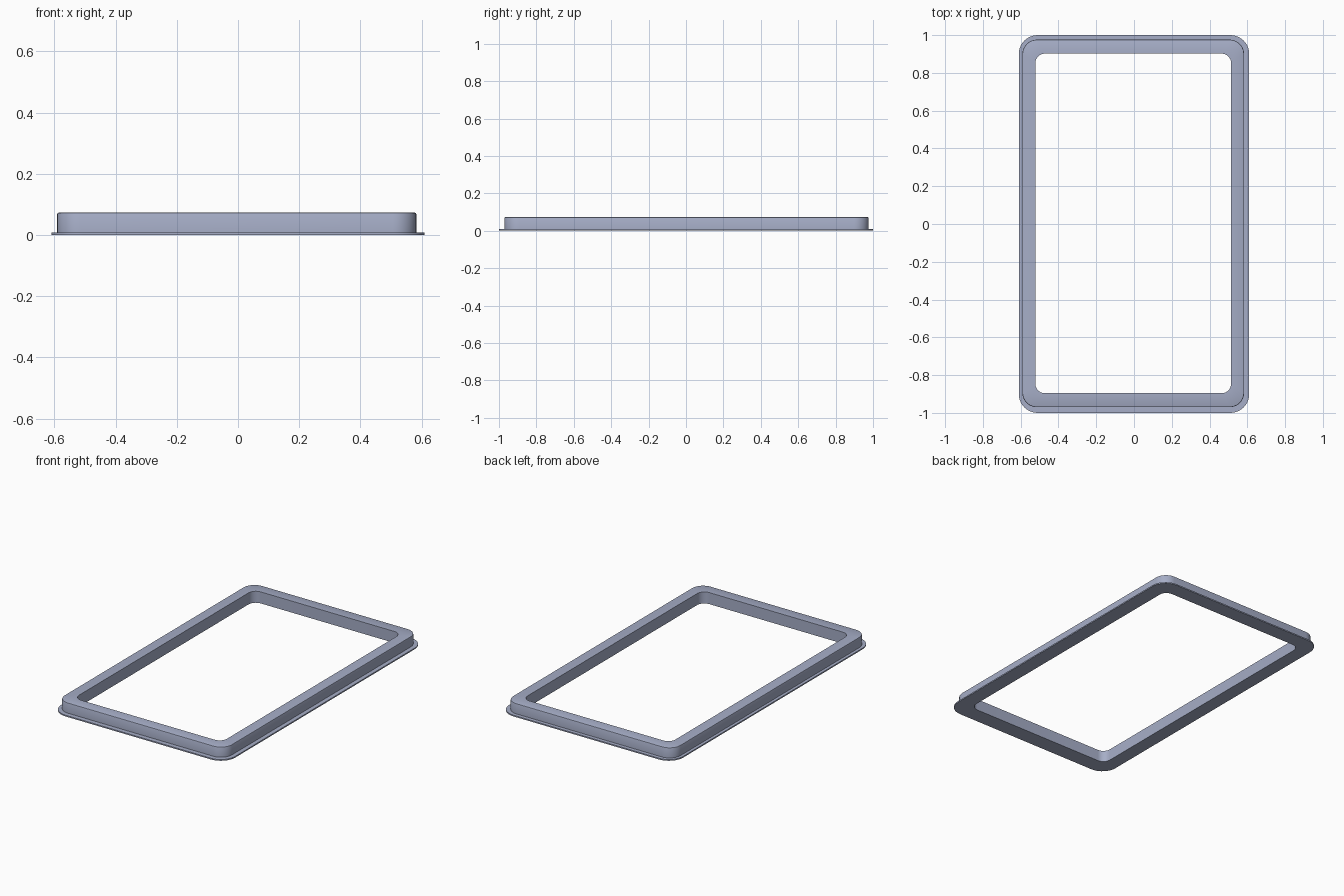
import bpy, bmesh, math

if "Cube" in bpy.data.objects:
    bpy.data.objects.remove(bpy.data.objects["Cube"])

SEG = 10  # segments per rounded corner

metal = bpy.data.materials.new("blue grey")
metal.diffuse_color = (0.38, 0.42, 0.57, 1)
metal.use_nodes = True
metal.node_tree.nodes["Principled BSDF"].inputs["Base Color"].default_value = metal.diffuse_color


def rounded_ring(bm, cx, cy, hx, hy, r, z):
    """Rounded rectangle of vertices, counter-clockwise."""
    ring = []
    for i, (sx, sy) in enumerate([(1, 1), (-1, 1), (-1, -1), (1, -1)]):
        for k in range(SEG + 1):
            a = math.pi / 2 * (i + k / SEG)
            ring.append(bm.verts.new((cx + sx * (hx - r) + r * math.cos(a),
                                      cy + sy * (hy - r) + r * math.sin(a), z)))
    return ring


# Cross-section of the frame: centre x, centre y, half width, half depth, corner radius, height
BX, BY = -0.004, 0.003
sections = [
    (BX, BY, 0.518, 0.899, 0.05, 0.0),        # opening, bottom
    (0, 0, 0.61, 1.0, 0.10, 0.0),             # flange, lower edge
    (0, 0, 0.61, 1.0, 0.10, 0.008),           # flange, upper edge
    (BX, BY, 0.587, 0.973, 0.077, 0.008),     # raised wall, foot
    (BX, BY, 0.587, 0.973, 0.077, 0.068),     # raised wall, start of rounded edge
    (BX, BY, 0.5855, 0.9715, 0.0755, 0.0715),
    (BX, BY, 0.582, 0.968, 0.072, 0.073),     # flat top, outer
    (BX, BY, 0.518, 0.899, 0.05, 0.073),      # flat top, opening
]

# Sweep the section around the closed frame
bm = bmesh.new()
rings = [rounded_ring(bm, *s) for s in sections]
for a, b in zip(rings, rings[1:] + rings[:1]):
    for i in range(len(a)):
        j = (i + 1) % len(a)
        bm.faces.new((a[i], b[i], b[j], a[j]))
bmesh.ops.recalc_face_normals(bm, faces=bm.faces[:])
mesh = bpy.data.meshes.new("flanged_frame")
bm.to_mesh(mesh)
bm.free()
mesh.materials.append(metal)
frame = bpy.data.objects.new("flanged_frame", mesh)
bpy.context.collection.objects.link(frame)

# Smooth corners, crisp edges
bpy.context.view_layer.objects.active = frame
frame.select_set(True)
bpy.ops.object.shade_smooth_by_angle(angle=math.radians(35))
